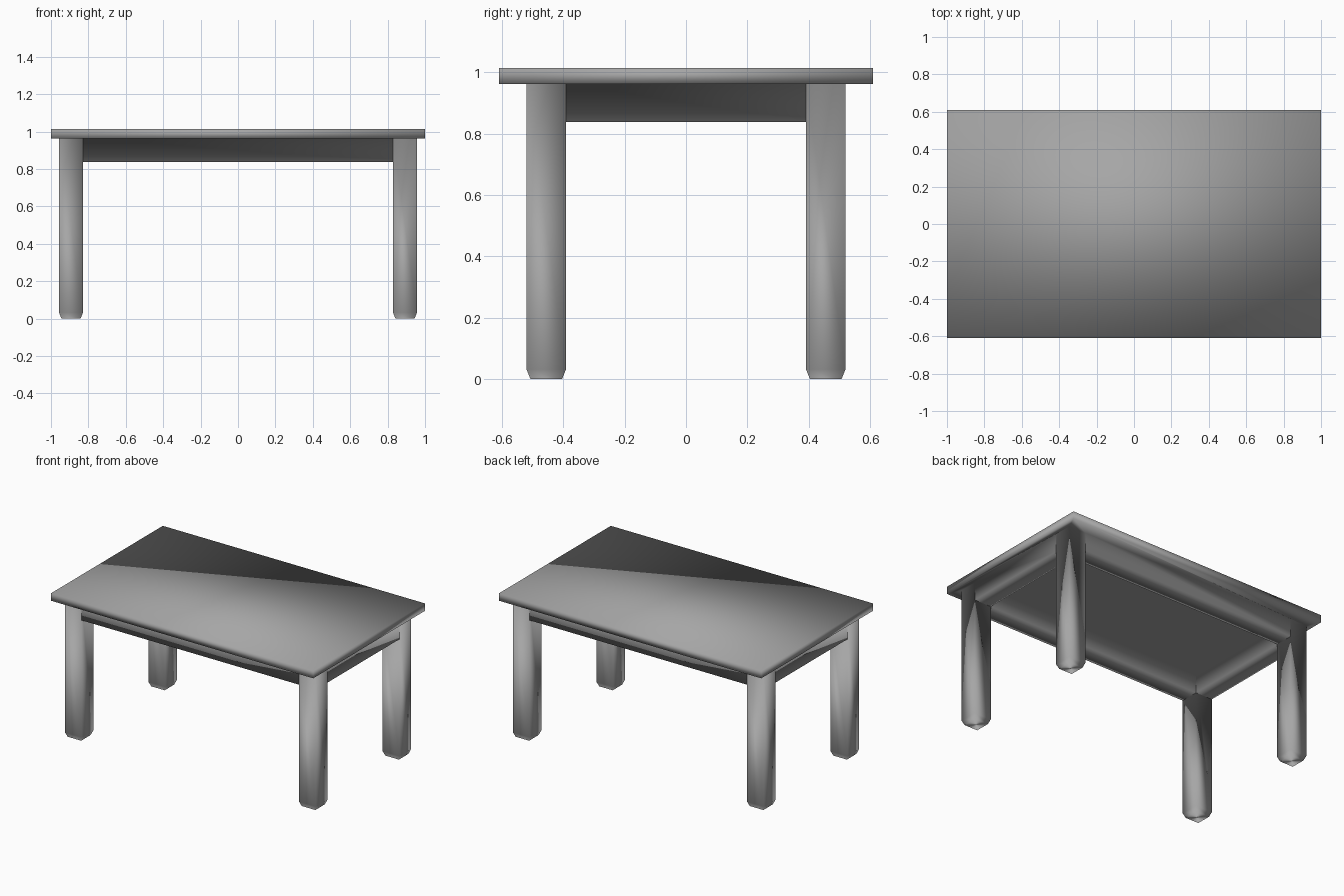
import bpy
import bmesh

if "Cube" in bpy.data.objects:
    bpy.data.objects.remove(bpy.data.objects["Cube"])

XS = (-0.957, -0.829, 0.829, 0.957)
YS = (-0.519, -0.391, 0.391, 0.519)
HX, HY = 1.0, 0.609
TOP, UNDER, APRON, FOOT = 1.013, 0.962, 0.838, 0.032

bm = bmesh.new()

# Table top: slab without its underside
corner = [(-HX, -HY), (HX, -HY), (HX, HY), (-HX, HY)]
low = [bm.verts.new((x, y, UNDER)) for x, y in corner]
high = [bm.verts.new((x, y, TOP)) for x, y in corner]
bm.faces.new(high)
for k in range(4):
    n = (k + 1) % 4
    bm.faces.new((low[k], low[n], high[n], high[k]))

# Underside: overhang border around a 3 x 3 layout of legs, apron and centre
g = [[bm.verts.new((x, y, UNDER)) for y in YS] for x in XS]
rows = ([g[i][0] for i in range(4)], g[3],
        [g[i][3] for i in (3, 2, 1, 0)], g[0][::-1])
for k, row in enumerate(rows):
    bm.faces.new((low[(k + 1) % 4], low[k], *row))
bm.faces.new((g[1][1], g[1][2], g[2][2], g[2][1]))

# Legs: extruded corner cells with tapered feet
for i in (0, 2):
    for j in (0, 2):
        loop = [g[i][j], g[i][j + 1], g[i + 1][j + 1], g[i + 1][j]]
        cx, cy = (XS[i] + XS[i + 1]) / 2, (YS[j] + YS[j + 1]) / 2
        for z, s in ((FOOT, 1.0), (0.0, 0.8)):
            new = [bm.verts.new((cx + (v.co.x - cx) * s,
                                 cy + (v.co.y - cy) * s, z)) for v in loop]
            for k in range(4):
                n = (k + 1) % 4
                bm.faces.new((loop[n], loop[k], new[k], new[n]))
            loop = new
        bm.faces.new(loop)


# Apron rails: open-ended channels (outer face, bottom, inner face)
def rail(outer, inner):
    a, b, c, d = (bm.verts.new((v.co.x, v.co.y, APRON)) for v in outer + inner)
    bm.faces.new((outer[0], a, b, outer[1]))
    bm.faces.new((a, d, c, b))
    bm.faces.new((d, inner[1], inner[0], c))


rail([g[1][0], g[2][0]], [g[2][1], g[1][1]])
rail([g[3][1], g[3][2]], [g[2][2], g[2][1]])
rail([g[2][3], g[1][3]], [g[1][2], g[2][2]])
rail([g[0][2], g[0][1]], [g[1][1], g[1][2]])

bm.normal_update()
mesh = bpy.data.meshes.new("table")
bm.to_mesh(mesh)
bm.free()
mesh.shade_smooth()
grey = bpy.data.materials.new("dark_grey")
grey.diffuse_color = (0.38, 0.38, 0.38, 1)
grey.use_nodes = True
grey.node_tree.nodes["Principled BSDF"].inputs["Base Color"].default_value = grey.diffuse_color
mesh.materials.append(grey)
table = bpy.data.objects.new("table", mesh)
bpy.context.collection.objects.link(table)
